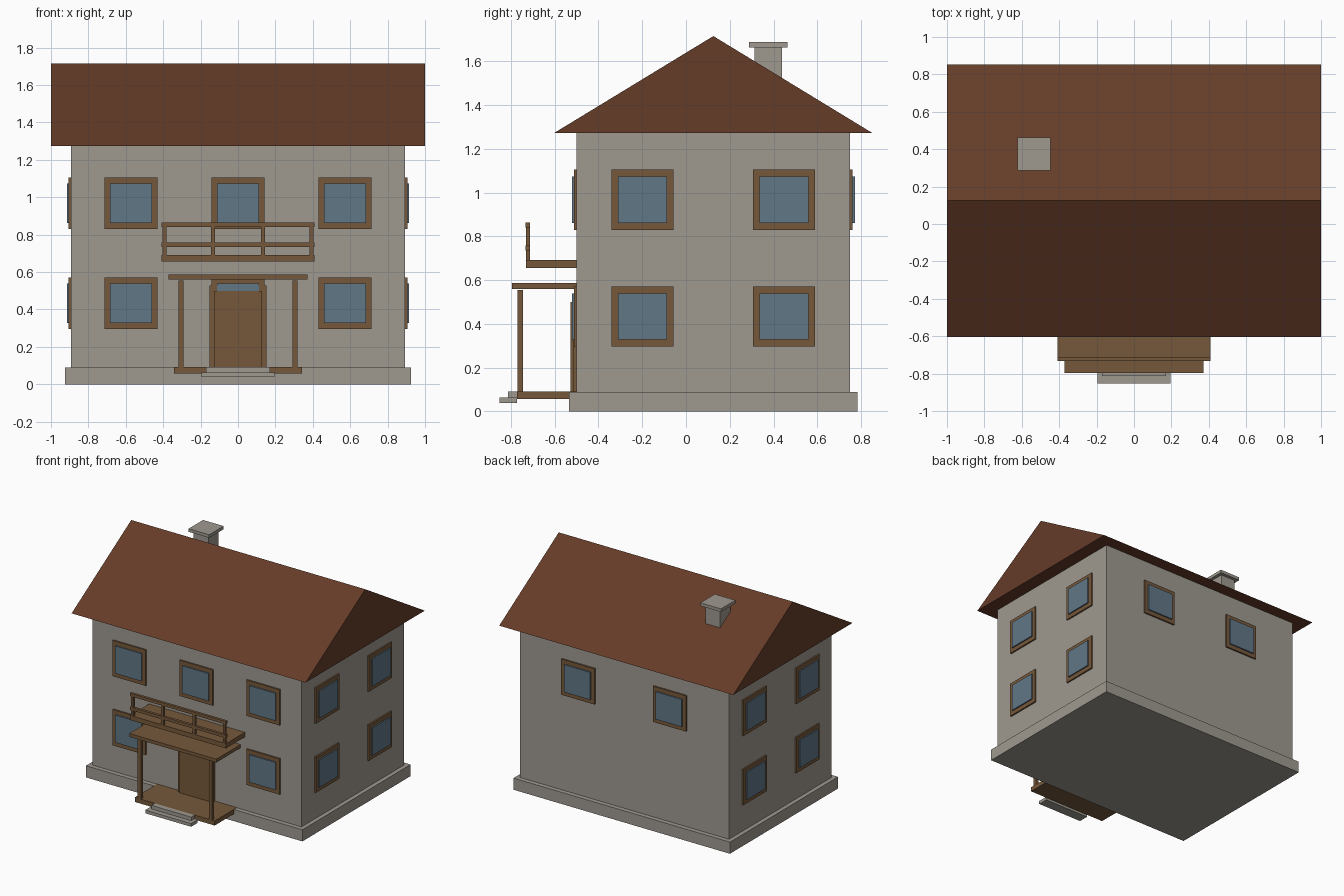
import bpy, bmesh

if "Cube" in bpy.data.objects:
    bpy.data.objects.remove(bpy.data.objects["Cube"])


def material(name, rgb):
    m = bpy.data.materials.new(name)
    m.diffuse_color = (*rgb, 1)
    m.use_nodes = True
    m.node_tree.nodes["Principled BSDF"].inputs["Base Color"].default_value = m.diffuse_color
    return m


STONE = material("grey_stone", (0.345, 0.32, 0.28))
ROOF = material("roof_brown", (0.13, 0.045, 0.022))
WOOD = material("wood_brown", (0.18, 0.098, 0.043))
GLASS = material("window_blue", (0.122, 0.185, 0.245))


def finish(name, bm, mat):
    bmesh.ops.recalc_face_normals(bm, faces=bm.faces)
    me = bpy.data.meshes.new(name)
    bm.to_mesh(me)
    bm.free()
    me.materials.append(mat)
    ob = bpy.data.objects.new(name, me)
    bpy.context.collection.objects.link(ob)
    return ob


def box(name, x, y, z, mat):
    """Box from (min, max) ranges on each axis."""
    bm = bmesh.new()
    bmesh.ops.create_cube(bm, size=1)
    for v in bm.verts:
        for i, (a, b) in enumerate((x, y, z)):
            v.co[i] = a if v.co[i] < 0 else b
    return finish(name, bm, mat)


WX, WY0, WY1 = 0.893, -0.50, 0.75   # wall planes
EAVE, RIDGE = 1.273, 1.716

# Foundation and walls
box("foundation", (-0.925, 0.925), (-0.535, 0.785), (0, 0.09), STONE)
box("walls", (-WX, WX), (WY0, WY1), (0.09, EAVE), STONE)

# Gable roof: triangular prism along x
bm = bmesh.new()
tri = [bm.verts.new((-1, y, z)) for y, z in ((-0.603, EAVE), (0.852, EAVE), (0.125, RIDGE))]
face = bm.faces.new(tri)
ext = bmesh.ops.extrude_face_region(bm, geom=[face], use_keep_orig=True)
for g in ext["geom"]:
    if isinstance(g, bmesh.types.BMVert):
        g.co.x = 1
finish("roof", bm, ROOF)

# Chimney
CX, CY = -0.535, 0.375
for name, h, z in (("chimney_shaft", 0.063, (1.40, 1.664)), ("chimney_cap", 0.088, (1.664, 1.688))):
    box(name, (CX - h, CX + h), (CY - h, CY + h), z, STONE)


# Windows: wood frame plate with a slightly prouder glass pane
def window(name, side, u, z):
    for part, hu, hz, depth, mat in (("frame", 0.142, 0.138, 0.012, WOOD),
                                     ("glass", 0.112, 0.106, 0.022, GLASS)):
        span, zr = (u - hu, u + hu), (z - hz, z + hz)
        if side == "front":
            r = (span, (WY0 - depth, WY0 + 0.01), zr)
        elif side == "back":
            r = (span, (WY1 - 0.01, WY1 + depth), zr)
        elif side == "right":
            r = ((WX - 0.01, WX + depth), span, zr)
        else:
            r = ((-WX - depth, -WX + 0.01), span, zr)
        box(f"{name}_{part}", *r, mat)


LOW, HIGH = 0.434, 0.968
for z, row in ((LOW, "lower"), (HIGH, "upper")):
    for i, x in enumerate((-0.572, 0, 0.572)):
        window(f"front_window_{row}_{i}", "front", x, z)
    for side in ("left", "right"):
        for i, y in enumerate((-0.198, 0.448)):
            window(f"{side}_window_{row}_{i}", side, y, z)
for i, x in enumerate((-0.392, 0.392)):
    window(f"back_window_{i}", "back", x, HIGH)

# Door, over the lower middle window which forms the transom
box("door_frame", (-0.152, 0.152), (-0.515, WY0 + 0.01), (0.09, 0.527), WOOD)
box("door", (-0.128, 0.128), (-0.529, WY0 + 0.01), (0.09, 0.50), WOOD)

# Porch deck, steps, posts and canopy
box("porch_deck", (-0.341, 0.341), (-0.772, WY0), (0.057, 0.092), WOOD)
box("upper_step", (-0.17, 0.17), (-0.813, -0.77), (0.064, 0.092), STONE)
box("lower_step", (-0.196, 0.196), (-0.852, -0.772), (0.039, 0.064), STONE)
for side, s in (("left", -1), ("right", 1)):
    xs = sorted((s * 0.291, s * 0.318))
    box(f"porch_post_{side}", xs, (-0.771, -0.745), (0.09, 0.555), WOOD)
box("porch_canopy", (-0.372, 0.372), (-0.796, WY0), (0.561, 0.587), WOOD)

# Balcony with a front railing
box("balcony_floor", (-0.41, 0.41), (-0.732, WY0), (0.656, 0.692), WOOD)
for name, z in (("middle_rail", (0.735, 0.758)), ("top_rail", (0.841, 0.864))):
    box(f"balcony_{name}", (-0.41, 0.41), (-0.733, -0.712), z, WOOD)
for i, x in enumerate((-0.393, -0.134, 0.134, 0.393)):
    box(f"balcony_post_{i}", (x - 0.01, x + 0.01), (-0.732, -0.713), (0.69, 0.845), WOOD)
